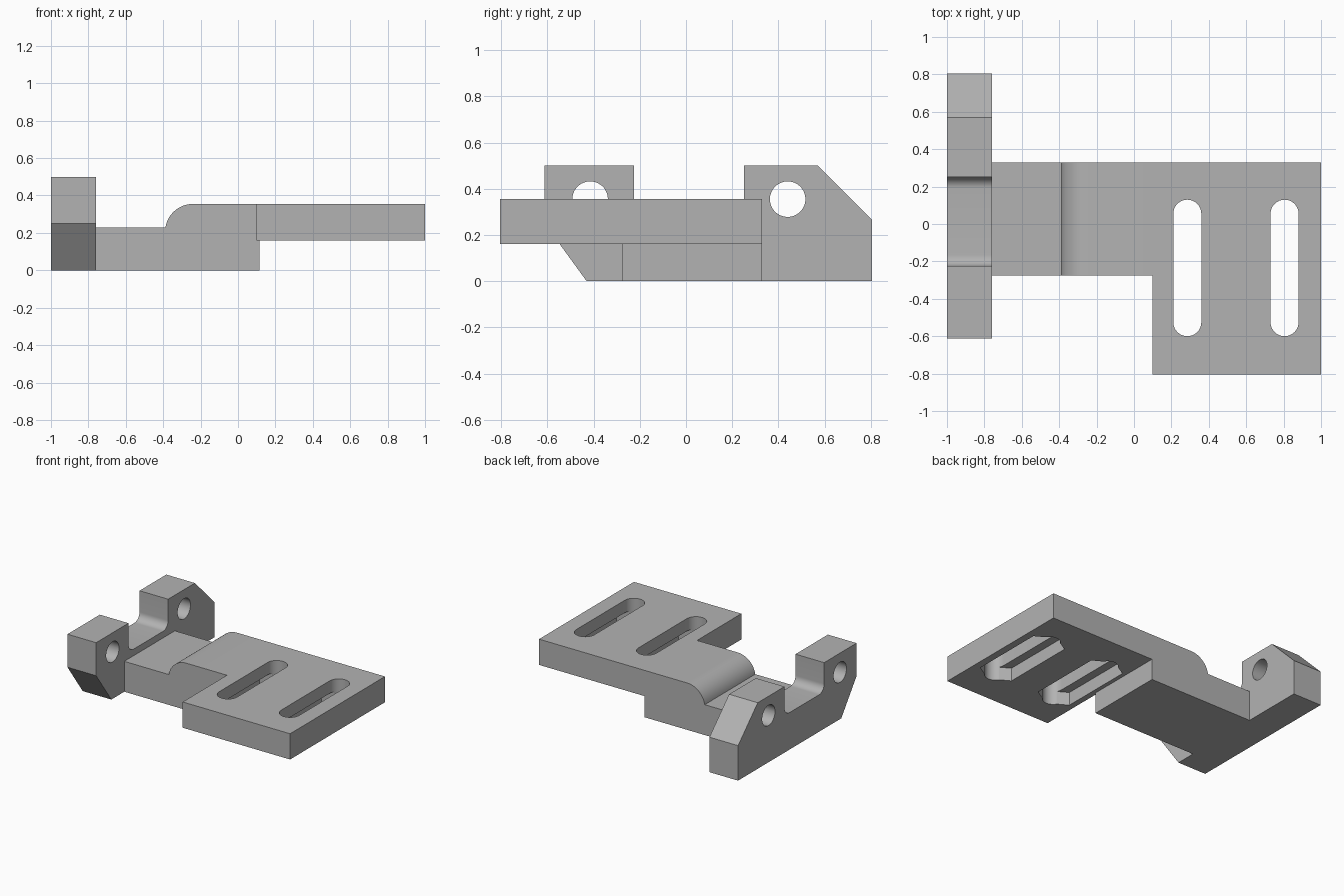
import bpy, bmesh, math
from mathutils import Vector

cube = bpy.data.objects.get("Cube")
if cube:
    bpy.data.objects.remove(cube, do_unlink=True)

grey = bpy.data.materials.new("plain grey")
grey.use_nodes = True
grey.diffuse_color = (0.45, 0.45, 0.45, 1)
grey.node_tree.nodes["Principled BSDF"].inputs["Base Color"].default_value = (0.45, 0.45, 0.45, 1)


def arc(cx, cy, r, start, end, steps):
    """Points along a circular arc, angles in degrees."""
    angles = [math.radians(start + (end - start) * i / steps) for i in range(steps + 1)]
    return [(cx + r * math.cos(a), cy + r * math.sin(a)) for a in angles]


def prism(name, outline, axis, low, high):
    """Extrude a closed outline along one axis; outline holds the other two coordinates."""
    def place(p, q):
        return {"x": (q, *p), "y": (p[0], q, p[1]), "z": (*p, q)}[axis]
    bm = bmesh.new()
    face = bm.faces.new([bm.verts.new(place(p, low)) for p in outline])
    ext = bmesh.ops.extrude_face_region(bm, geom=[face])
    shift = Vector(place((0, 0), high - low))
    bmesh.ops.translate(bm, vec=shift, verts=[g for g in ext["geom"] if isinstance(g, bmesh.types.BMVert)])
    bmesh.ops.recalc_face_normals(bm, faces=bm.faces)
    mesh = bpy.data.meshes.new(name)
    bm.to_mesh(mesh)
    bm.free()
    mesh.materials.append(grey)
    obj = bpy.data.objects.new(name, mesh)
    bpy.context.collection.objects.link(obj)
    return obj


def cut(obj, cutters):
    """Subtract the cutters, bake the result and remove them."""
    for c in cutters:
        c.hide_render = True
        mod = obj.modifiers.new("cut", "BOOLEAN")
        mod.operation, mod.solver, mod.object = "DIFFERENCE", "EXACT", c
    depsgraph = bpy.context.evaluated_depsgraph_get()
    baked = bpy.data.meshes.new_from_object(obj.evaluated_get(depsgraph))
    obj.modifiers.clear()
    obj.data = baked
    for c in cutters:
        bpy.data.objects.remove(c, do_unlink=True)


# Hinge bar: two lugs joined by a low saddle with filleted corners
FLOOR, FILLET = 0.28, 0.06
saddle = (arc(0.25 - FILLET, FLOOR + FILLET, FILLET, 0, -90, 10)
          + arc(-0.225 + FILLET, FLOOR + FILLET, FILLET, 270, 180, 10))
bar = prism("hinge_bar", [(-0.43, 0), (0.805, 0), (0.805, 0.265), (0.57, 0.5), (0.25, 0.5)]
            + saddle + [(-0.225, 0.5), (-0.612, 0.5), (-0.612, 0.25)], "x", -1, -0.76)
cut(bar, [prism("pin_hole", arc(y, 0.355, 0.077, 0, 350, 35), "x", -1.1, -0.6)
          for y in (-0.415, 0.44)])

# Neck: block with a rounded step up to the plate
neck = prism("neck", [(-0.76, 0), (0.115, 0), (0.115, 0.16), (0.1, 0.16), (0.1, 0.355)]
             + arc(-0.24, 0.205, 0.15, 90, 170.5, 16) + [(-0.76, 0.23)], "y", -0.275, 0.33)

# Mounting plate: through slots with hexagon-ended pockets underneath
plate = prism("mounting_plate", [(0.1, -0.805), (1, -0.805), (1, 0.33), (0.1, 0.33)], "z", 0.16, 0.355)
SLOT, POCKET, BACK, FRONT = 0.075, 0.14, 0.13, -0.6
tip = POCKET * math.tan(math.radians(30))
cutters = []
for x in (0.285, 0.805):
    slot = arc(x, BACK - SLOT, SLOT, 0, 180, 16) + arc(x, FRONT + SLOT, SLOT, 180, 360, 16)
    pocket = [(x, BACK), (x - POCKET, BACK - tip), (x - POCKET, FRONT + tip),
              (x, FRONT), (x + POCKET, FRONT + tip), (x + POCKET, BACK - tip)]
    cutters += [prism("slot", slot, "z", 0.1, 0.5), prism("pocket", pocket, "z", 0.1, 0.26)]
cut(plate, cutters)

# Smooth the curved faces, keep the edges crisp
for obj in (bar, neck, plate):
    bpy.ops.object.select_all(action="DESELECT")
    obj.select_set(True)
    bpy.context.view_layer.objects.active = obj
    bpy.ops.object.shade_smooth_by_angle(angle=math.radians(25))
